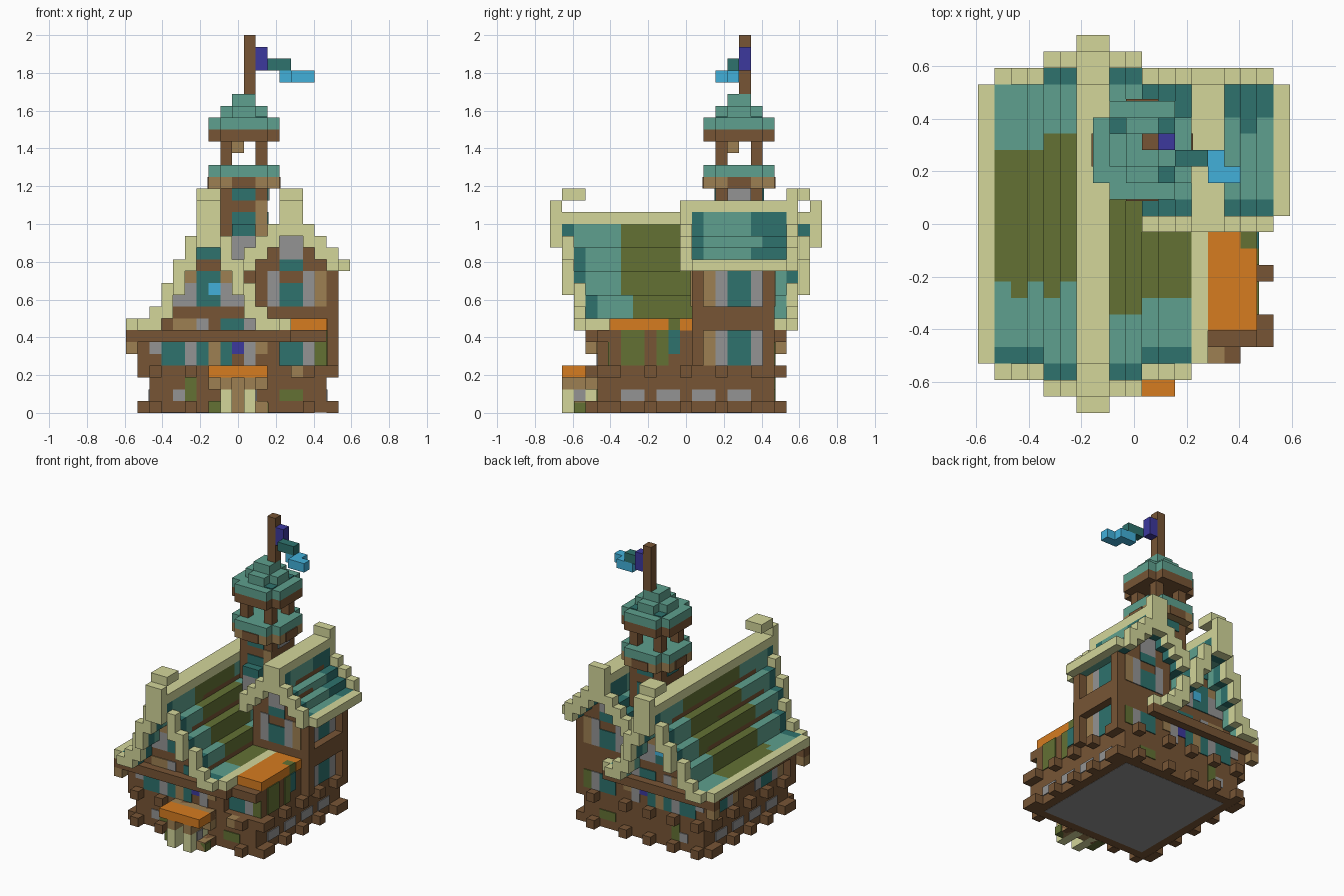
import bpy
import bmesh
from mathutils import Matrix, Vector

cube = bpy.data.objects.get("Cube")
if cube:
    bpy.data.objects.remove(cube)

UNIT = 1 / 16                      # edge of one building block
ORIGIN = Vector((-9.5, -11.5, 0))  # grid corner, in blocks
LIFT = 0.1                         # thickness of painted panels, in blocks


def make_material(name, rgb):
    def linear(c):
        c /= 255
        return c / 12.92 if c <= 0.04 else ((c + 0.055) / 1.055) ** 2.4
    colour = [linear(c) for c in rgb] + [1]
    mat = bpy.data.materials.new(name)
    mat.use_nodes = True
    mat.diffuse_color = colour
    mat.node_tree.nodes["Principled BSDF"].inputs["Base Color"].default_value = colour
    return mat


cream = make_material("cream trim", (211, 214, 154))
wood = make_material("brown wood", (119, 85, 53))
stone = make_material("grey stone", (148, 148, 148))
teal = make_material("teal tile", (94, 160, 142))
dark = make_material("dark teal", (46, 114, 109))
olive = make_material("olive moss", (99, 113, 52))
tan = make_material("tan plank", (158, 128, 82))
orange = make_material("orange cloth", (214, 124, 32))
blue = make_material("sky blue", (66, 176, 218))
purple = make_material("deep purple", (60, 56, 158))

parts = {}


def box(part, mat, xs, ys, zs):
    """Queue a block-aligned cuboid for the named part."""
    parts.setdefault(part, []).append((mat, xs, ys, zs))


def flip(span, total):
    return (total - span[1], total - span[0])


def both_ends(part, mat, xs, ys, zs, total):
    box(part, mat, xs, ys, zs)
    box(part, mat, xs, flip(ys, total), zs)


# ---- Log base with jutting beam ends and cellar windows
box("base", wood, (2, 17), (4, 19), (0.02, 4))
box("base_floor", stone, (3, 16), (5, 18), (0, 0.02))
for level in (0, 3):
    for n in (2, 5, 8, 11, 15):
        both_ends("beam_ends", wood, (n, n + 1), (3, 4), (level, level + 1), 23)
    for n in (4, 5, 8, 11, 14, 17, 18):
        for xs in ((1, 2), (17, 18)):
            box("beam_ends", wood, xs, (n, n + 1), (level, level + 1))
box("beam_ends", tan, (14, 15), (3, 4), (3, 4))
for n in (6, 9, 12, 15):
    box("cellar_windows", stone, (2 - LIFT, 17 + LIFT), (n, n + 2), (1, 2))
both_ends("cellar_windows", stone, (4, 5), (4 - LIFT, 4), (1, 2), 23)
both_ends("cellar_windows", olive, (5, 6), (4 - LIFT, 4), (1, 3), 23)
both_ends("cellar_windows", olive, (13, 15), (4 - LIFT, 4), (1, 2), 23)

# ---- Front porch
box("porch_awning", orange, (7, 12), (1, 3), (3, 4))
box("porch_lintel", tan, (7, 12), (3, 4), (2, 4))
for n in (8, 10):
    box("porch_posts", cream, (n, n + 1), (1, 4), (0, 2))
    box("porch_posts", tan, (n, n + 1), (1, 4), (2, 3))
box("porch_door", tan, (9, 10), (3, 4), (0, 2))
box("porch_planters", olive, (7, 8), (2, 4), (0, 1))
box("porch_planters", tan, (11, 12), (2, 4), (0, 1))
box("porch_planters", olive, (11, 12 + LIFT), (2, 3), (0, 1 - LIFT))
box("porch_lantern", stone, (11, 11 + LIFT), (2, 3), (1, 2))

# ---- Storey walls
box("main_walls", wood, (2, 13), (4, 19), (4, 7))
box("bay_walls", wood, (13, 17), (5, 19), (4, 7))
box("dormer_walls", wood, (11, 17), (12, 19), (7, 12))
both_ends("wall_beams", wood, (0, 14), (3, 4), (6, 7), 23)
both_ends("wall_brackets", tan, (0, 1), (3, 4), (5, 6), 23)
box("wall_beams", wood, (1, 2), (4, 19), (6, 7))
box("wall_beams", wood, (17, 18), (12, 19), (7, 9))
box("bay_beam", wood, (13, 17), (4, 5), (6, 7))
for ys in ((4, 5), (18, 19)):
    box("corner_posts", wood, (1, 2), ys, (4, 7))
for ys in ((12, 13), (18, 19)):
    box("corner_posts", wood, (17, 18), ys, (4, 12))

# ---- Gable window panels on front and back
for mat, xs, zs in (
        (dark, (6, 8), (13, 14)), (dark, (6, 8), (9, 12)), (tan, (5, 6), (11, 12)),
        (tan, (8, 9), (11, 12)), (stone, (5, 6), (10, 11)), (stone, (8, 9), (10, 11)),
        (stone, (4, 6), (9, 10)), (stone, (8, 10), (9, 10)), (tan, (4, 6), (7, 8)),
        (stone, (6, 7), (7, 8)), (dark, (8, 10), (7, 8)), (stone, (10, 11), (7, 8)),
        (stone, (2, 3), (5, 6)), (dark, (3, 5), (4, 6)), (stone, (5, 6), (4, 6)),
        (dark, (6, 7), (4, 6)), (tan, (7, 8), (4, 6)), (dark, (8, 9), (4, 6)),
        (purple, (9, 10), (5, 6)), (stone, (10, 11), (4, 6)), (tan, (11, 12), (5, 6))):
    both_ends("gable_panels", mat, xs, (4 - LIFT, 4), zs, 23)
both_ends("gable_panels", blue, (7, 8), (3.85, 4), (10, 11), 23)
for mat, xs, zs in (
        (stone, (13, 15), (13, 15)), (dark, (13, 15), (9, 11)), (dark, (13, 15), (12, 13)),
        (stone, (12, 13), (9, 12)), (stone, (15, 16), (9, 12)), (tan, (16, 17), (9, 12))):
    both_ends("dormer_panels", mat, xs, (12 - LIFT, 12), zs, 31)
for ys in ((5 - LIFT, 5), (19, 19 + LIFT)):
    box("bay_panels", dark, (13, 15), ys, (4, 6))
    box("bay_panels", stone, (15, 16), ys, (4, 6))
    box("bay_panels", olive, (16, 17), ys, (4, 6))

# ---- Side window panels
right_face = (17, 17 + LIFT)
left_face = (2 - LIFT, 2)
for mat, ys in ((tan, (13, 14)), (stone, (14, 15)), (dark, (15, 17)), (stone, (17, 18))):
    box("side_panels", mat, right_face, ys, (9, 12))
    box("side_panels", mat, right_face, ys, (4, 7))
    for shift in (0, 8):
        box("side_panels", mat, left_face, (ys[0] - shift, ys[1] - shift), (4, 6))

# ---- Side canopy with mossy supports
box("canopy", orange, (14, 17), (5, 10), (7, 8))
box("canopy", orange, (14, 16), (10, 12), (7, 8))
box("canopy", orange, (16, 17), (11, 12), (7, 8))
box("canopy", orange, right_face, (11, 12), (7, 8))
box("canopy_moss", olive, (16, 17), (10, 11), (7, 8))
box("canopy_moss", olive, (16, 17 + LIFT), (6, 8), (4, 7))
box("canopy_moss", olive, (16, 17 + LIFT), (9, 10), (4, 7))
box("canopy_moss", dark, (16, 17 + LIFT), (10, 11), (5, 7))

# ---- Main roof: stepped tiles with moss, raised gable trim and ridge
trim_top = (8, 8, 9, 11, 13, 15, 17)
trim_low = (7, 7, 7, 8, 10, 12, 14)
overhang = (3, 2, 2, 2, 1, 1, 0)
for n, (top, low, start) in enumerate(zip(trim_top, trim_low, overhang)):
    for x, left in ((n, True), (13 - n, False)):
        xs = (x, x + 1)
        both_ends("roof_trim", cream, xs, (start, start + 1), (low, top), 23)
        if n == 0:
            box("roof_trim", cream, xs, (3, 20), (low, top))
            continue
        tile = max(top - 1, 8)
        moss = (7 + x % 2, 16 + n // 4) if left else (7 - n // 4, 12 + n // 4)
        marks = (start + 1, start + 2, moss[0], moss[1], 21 - start, 22 - start)
        last = dark if n > 3 else teal
        for a, b, mat in zip(marks, marks[1:], (dark, teal, olive, teal, last)):
            box("roof_tiles", mat, xs, (a, b), (low, tile))
        if n > 1:
            box("attic_walls", wood, xs, (4, 19), (7, low + 0.5))
box("roof_ridge", cream, (6, 8), (1, 22), (16, 17))
both_ends("ridge_finials", cream, (6, 8), (0, 1), (16, 18), 23)
both_ends("ridge_finials", cream, (6, 8), (1, 3), (18, 19), 23)

# ---- Dormer roof, parallel to the main ridge
for n, (top, low) in enumerate(((13, 12), (14, 12), (15, 13), (16, 14), (18, 15))):
    for x in (18 - n, 9 + n):
        xs = (x, x + 1)
        if x == 9:
            continue
        if x == 18:
            box("dormer_trim", cream, xs, (12, 20), (low, top))
            continue
        both_ends("dormer_trim", cream, xs, (11, 12), (low, top), 32)
        tile = max(top - 1, 13)
        for a, b, mat in ((12, 13, dark), (13, 17 + n % 2, teal), (17 + n % 2, 20, dark)):
            box("dormer_tiles", mat, xs, (a, b), (low, tile))
        if 11 <= x < 17:
            box("dormer_gable", wood, xs, (12, 19), (12, low + 0.5))
box("dormer_ridge", cream, (13, 15), (11, 21), (17, 18))
box("dormer_finial", cream, (13, 15), (20, 21), (18, 19))


# ---- Bell tower
def octagon(part, mat, r, zs, cut=1):
    """Square tier with its corner blocks left out, around the tower axis."""
    box(part, mat, (10 - r, 10 + r), (16 - r + cut, 16 + r - cut), zs)
    box(part, mat, (10 - r + cut, 10 + r - cut), (16 - r, 16 + r), zs)


octagon("tower_shaft", wood, 2, (8, 19), 0)
octagon("tower_windows", dark, 2 + LIFT, (15, 17), 1 + LIFT)
octagon("tower_windows", dark, 2 + LIFT, (18, 19), 1 + LIFT)
box("tower_windows", stone, (12, 12.15), (15, 17), (18, 19))
box("tower_sill", stone, (9, 11), (13, 14), (13, 15))
box("tower_sill", dark, (9, 11), (13, 14), (15, 16))
box("tower_planks", tan, (11, 12), (14 - LIFT, 14), (14, 18))
octagon("tower_collar", tan, 3, (19, 20))
octagon("tower_collar", wood, 3 + LIFT, (19, 20), 2 + LIFT)
octagon("tower_balcony", teal, 3, (20, 21))
for xs in ((8, 9), (11, 12)):
    for ys in ((14, 15), (17, 18)):
        box("belfry_posts", wood, xs, ys, (21, 23))
box("bell", tan, (9, 10), (15, 16), (22, 23))
octagon("tower_eaves", wood, 3, (23, 24))
octagon("tower_roof", teal, 3, (24, 25))
octagon("tower_roof", teal, 2, (25, 26))
octagon("tower_roof", teal, 1, (26, 27), 0)
for x, y in ((8, 17), (11, 17), (11, 14)):
    box("tower_roof_patches", dark, (x, x + 1), (y, y + 1), (25, 25 + LIFT))

# ---- Flagpole and waving flag
box("flagpole", wood, (10, 11), (16, 17), (27, 32))
box("flag", purple, (11, 12), (16, 17), (29, 31))
box("flag", dark, (12, 14), (15, 16), (29, 30))
box("flag", blue, (13, 15), (15, 16), (28, 29))
box("flag", blue, (14, 16), (14, 15), (28, 29))

# ---- Build one mesh object per part
for name, boxes in parts.items():
    bm = bmesh.new()
    mats = []
    for mat, xs, ys, zs in boxes:
        if mat not in mats:
            mats.append(mat)
        low, high = (Vector(c) for c in zip(xs, ys, zs))
        place = Matrix.Translation(((low + high) / 2 + ORIGIN) * UNIT)
        size = Matrix.Diagonal(((high - low) * UNIT).to_4d())
        made = bmesh.ops.create_cube(bm, size=1, matrix=place @ size)
        for face in {f for v in made["verts"] for f in v.link_faces}:
            face.material_index = mats.index(mat)
    mesh = bpy.data.meshes.new(name)
    bm.to_mesh(mesh)
    bm.free()
    for mat in mats:
        mesh.materials.append(mat)
    bpy.context.collection.objects.link(bpy.data.objects.new(name, mesh))
